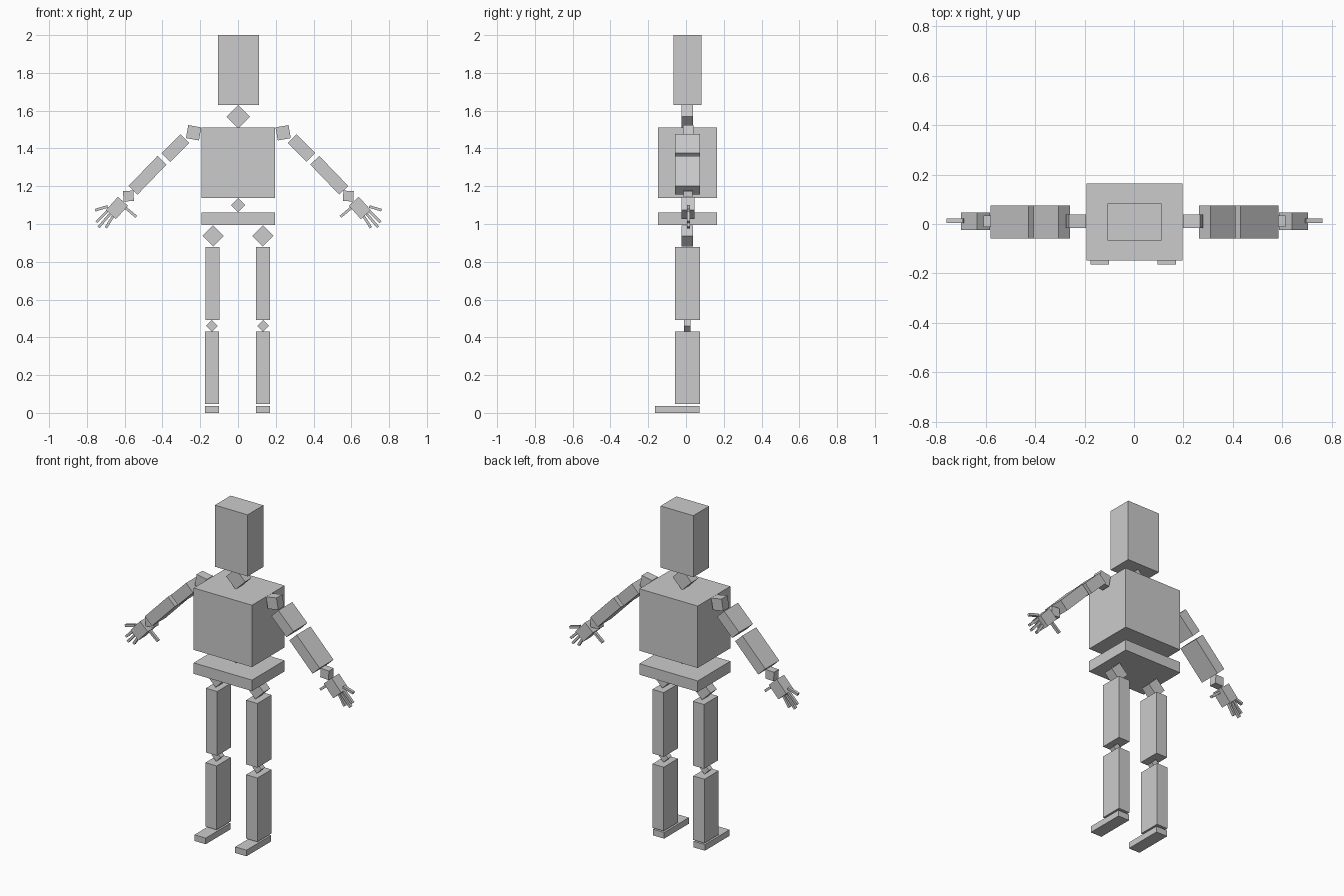
import bpy
from math import radians, hypot, atan2

Y = 0.01  # depth centre of limbs and joints


def box(name, x, y, z, sx, sy, sz, tilt=0):
    """Box with centre, size and tilt (degrees) about the depth axis."""
    bpy.ops.mesh.primitive_cube_add(size=1, location=(x, y, z))
    ob = bpy.context.object
    ob.name = name
    ob.scale = (sx, sy, sz)
    ob.rotation_euler = (0, radians(tilt), 0)
    return ob


def joint(name, x, z, half, depth):
    """Diamond-shaped joint, a cube turned by 45 degrees."""
    side = half * 2 ** 0.5
    return box(name, x, Y - 0.004, z, side, depth, side, 45)


# Torso and head
box("head", 0.002, 0.008, 1.815, 0.218, 0.15, 0.37)
joint("neck", 0.001, 1.568, 0.063, 0.06)
box("chest", 0.002, 0.008, 1.324, 0.388, 0.31, 0.372)
joint("waist", 0.001, 1.1, 0.038, 0.06)
box("pelvis", 0.002, 0.008, 1.027, 0.388, 0.31, 0.066)

# Legs (the lower left leg sits slightly further out)
for side, s, upper, lower in (("left", -1, 0.135, 0.138), ("right", 1, 0.133, 0.133)):
    joint(side + "_hip", s * 0.132, 0.937, 0.056, 0.06)
    box(side + "_thigh", s * upper, 0.008, 0.686, 0.075, 0.134, 0.386)
    joint(side + "_knee", s * lower, 0.461, 0.031, 0.034)
    box(side + "_shin", s * lower, 0.008, 0.239, 0.075, 0.134, 0.384)
    box(side + "_foot", s * lower, -0.046, 0.0185, 0.075, 0.234, 0.037)

# Arms and hands
fingers = {
    "index_finger": ((0.695, 1.092), (0.755, 1.074)),
    "middle_finger": ((0.692, 1.070), (0.750, 1.012)),
    "ring_finger": ((0.682, 1.050), (0.738, 0.985)),
    "little_finger": ((0.664, 1.040), (0.700, 0.983)),
    "thumb": ((0.600, 1.088), (0.543, 1.040)),
}
for side, s in (("left", -1), ("right", 1)):
    def arm(part, x, y, z, sx, sy, sz, tilt):
        box(side + "_" + part, s * x + 0.002, y, z, sx, sy, sz, s * tilt)

    arm("shoulder", 0.237, 0.011, 1.483, 0.07, 0.056, 0.07, -10)
    arm("upper_arm", 0.334, 0.008, 1.402, 0.142, 0.132, 0.066, 45)
    arm("forearm", 0.481, 0.008, 1.258, 0.221, 0.132, 0.066, 46)
    arm("wrist", 0.582, 0.011, 1.148, 0.055, 0.046, 0.055, 3)
    arm("hand", 0.643, 0.011, 1.085, 0.095, 0.07, 0.071, 48)
    for name, ((x0, z0), (x1, z1)) in fingers.items():
        dx, dz = x1 - x0, z1 - z0
        arm(name, (x0 + x1) / 2, 0.013, (z0 + z1) / 2,
            hypot(dx, dz) + 0.006, 0.017, 0.014, atan2(-dz, dx) * 57.29578)
